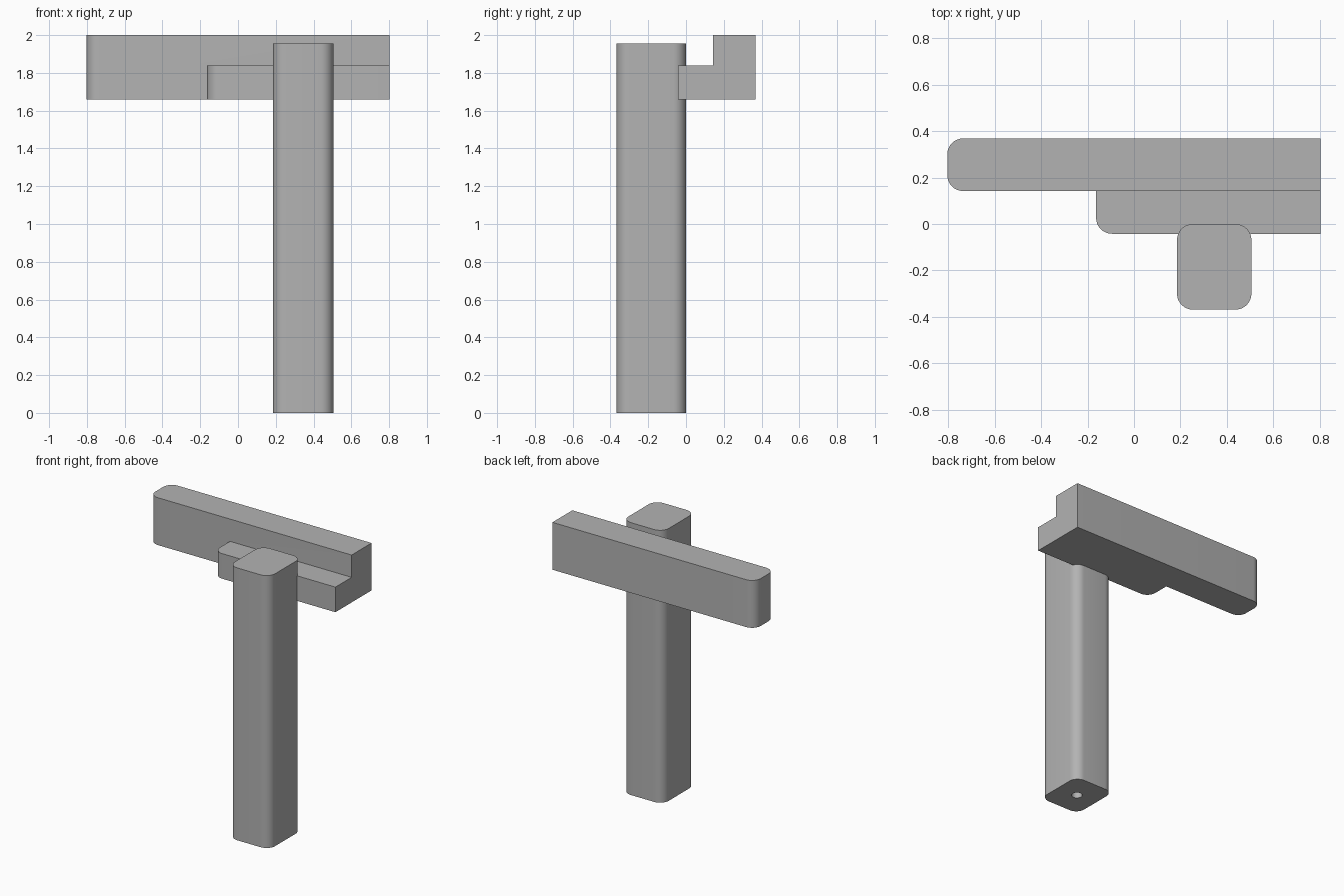
import bpy, bmesh, math
from math import radians

if "Cube" in bpy.data.objects:
    bpy.data.objects.remove(bpy.data.objects["Cube"])

# Single grey material
grey = bpy.data.materials.new("plain grey")
grey.use_nodes = True
colour = (0.45, 0.45, 0.45, 1)
grey.diffuse_color = colour
grey.node_tree.nodes["Principled BSDF"].inputs["Base Color"].default_value = colour

RADIUS = 0.068
STEPS = 8


def block(name, x, y, z, rounded):
    """Upright block; rounded names the vertical corners that get a radius."""
    corners = {"front_right": (x[0], y[0], 180), "front_left": (x[1], y[0], 270),
               "back_left": (x[1], y[1], 0), "back_right": (x[0], y[1], 90)}
    outline = []
    for key, (cx, cy, start) in corners.items():
        if key not in rounded:
            outline.append((cx, cy))
            continue
        ox = cx + RADIUS * (1 if cx == x[0] else -1)
        oy = cy + RADIUS * (1 if cy == y[0] else -1)
        for i in range(STEPS + 1):
            a = radians(start + 90 * i / STEPS)
            outline.append((ox + RADIUS * math.cos(a), oy + RADIUS * math.sin(a)))
    bm = bmesh.new()
    base = bm.faces.new([bm.verts.new((px, py, z[0])) for px, py in outline])
    top = bmesh.ops.extrude_face_region(bm, geom=[base], use_keep_orig=True)
    verts = [g for g in top["geom"] if isinstance(g, bmesh.types.BMVert)]
    bmesh.ops.translate(bm, verts=verts, vec=(0, 0, z[1] - z[0]))
    bmesh.ops.recalc_face_normals(bm, faces=bm.faces[:])
    mesh = bpy.data.meshes.new(name)
    bm.to_mesh(mesh)
    bm.free()
    mesh.materials.append(grey)
    obj = bpy.data.objects.new(name, mesh)
    bpy.context.collection.objects.link(obj)
    return obj


def select(obj):
    bpy.ops.object.select_all(action="DESELECT")
    obj.select_set(True)
    bpy.context.view_layer.objects.active = obj


def combine(target, other, operation):
    """Apply a boolean and drop the helper."""
    select(target)
    mod = target.modifiers.new("combine", "BOOLEAN")
    mod.operation, mod.solver, mod.object = operation, "EXACT", other
    bpy.ops.object.modifier_apply(modifier=mod.name)
    bpy.data.objects.remove(other)


# Post with a bore in its foot
post = block("post", (0.185, 0.505), (-0.368, 0.0), (0, 1.955),
             ("front_right", "front_left", "back_left", "back_right"))
bpy.ops.mesh.primitive_cylinder_add(vertices=32, radius=0.036, depth=0.6,
                                    location=(0.345, -0.184, 0))
bore = bpy.context.object
bore.name = "bore_cutter"
bore.hide_render = True
bore.data.materials.append(grey)
combine(post, bore, "DIFFERENCE")

# Crossbar with a lower ledge along its front
crossbar = block("crossbar", (-0.803, 0.803), (0.142, 0.368), (1.66, 2),
                 ("front_right", "back_right"))
ledge = block("ledge", (-0.163, 0.803), (-0.042, 0.25), (1.66, 1.84),
              ("front_right",))
combine(crossbar, ledge, "UNION")

# Smooth the rounded corners, keep the edges crisp
for obj in (post, crossbar):
    select(obj)
    bpy.ops.object.shade_smooth_by_angle(angle=radians(30))
